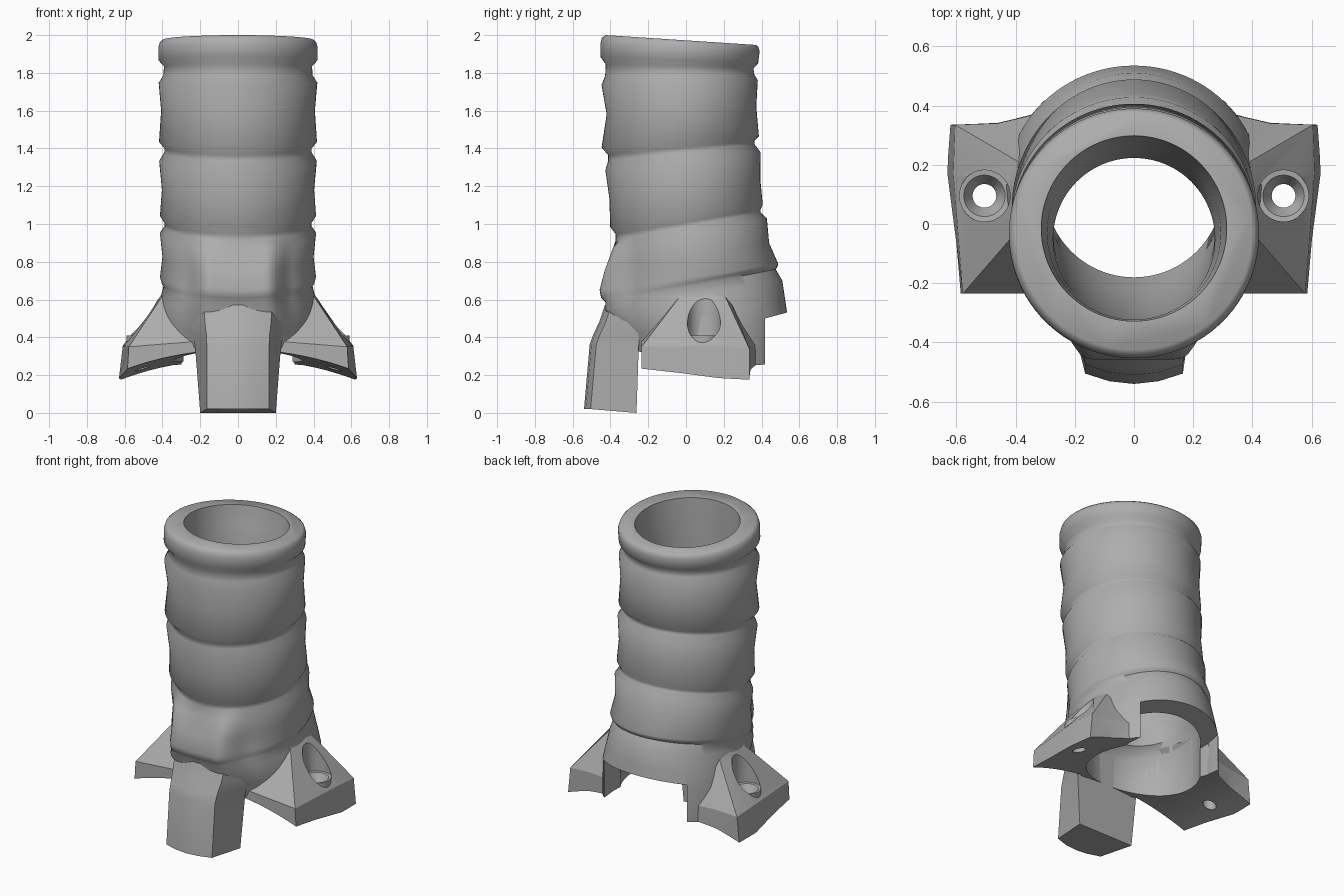
import bpy, bmesh, math
from mathutils import Matrix

cube = bpy.data.objects.get("Cube")
if cube:
    bpy.data.objects.remove(cube)

grey = bpy.data.materials.new("plain grey")
grey.use_nodes = True
grey.diffuse_color = (0.42, 0.42, 0.42, 1)
grey.node_tree.nodes["Principled BSDF"].inputs["Base Color"].default_value = (0.42, 0.42, 0.42, 1)
SEG = 96


def add_object(name, bm):
    bmesh.ops.recalc_face_normals(bm, faces=bm.faces)
    mesh = bpy.data.meshes.new(name)
    bm.to_mesh(mesh)
    bm.free()
    mesh.materials.append(grey)
    ob = bpy.data.objects.new(name, mesh)
    bpy.context.scene.collection.objects.link(ob)
    return ob


def loft(name, rings):
    """Closed solid through rings that share a point count."""
    bm = bmesh.new()
    loops = [[bm.verts.new(p) for p in ring] for ring in rings]
    n = len(loops[0])
    for a, b in zip(loops, loops[1:]):
        for i in range(n):
            j = (i + 1) % n
            bm.faces.new((a[i], a[j], b[j], b[i]))
    bm.faces.new(loops[0])
    bm.faces.new(loops[-1])
    return add_object(name, bm)


def ellipse(fy, fz, by, bz, half, pad=None):
    """Tilted ring from its front and back points; pad flattens the front."""
    ring = []
    for i in range(SEG):
        a = 2 * math.pi * i / SEG
        t = (1 - math.cos(a)) / 2
        x, y, z = half * math.sin(a), fy + (by - fy) * t, fz + (bz - fz) * t
        if pad is not None and t < 0.5:
            w = min(1, max(0, (0.28 - abs(x)) / 0.13))
            w = w * w * (3 - 2 * w)
            y += (pad - y) * w
        ring.append((x, y, z))
    return ring


def tilted_circle(cy, cz, r, slope):
    return ellipse(cy - r, cz - slope * r, cy + r, cz + slope * r, r)


def lathe(name, profile, x, y):
    return loft(name, [[(x + r * math.cos(2 * math.pi * i / 48),
                         y + r * math.sin(2 * math.pi * i / 48), z)
                        for i in range(48)] for r, z in profile])


def cut(ob, *cutters):
    bpy.context.view_layer.objects.active = ob
    for c in cutters:
        m = ob.modifiers.new("cut", 'BOOLEAN')
        m.operation, m.solver, m.object = 'DIFFERENCE', 'EXACT', c
        bpy.ops.object.modifier_apply(modifier=m.name)


def shade(ob, degrees):
    bpy.ops.object.select_all(action='DESELECT')
    ob.select_set(True)
    bpy.context.view_layer.objects.active = ob
    bpy.ops.object.shade_smooth_by_angle(angle=math.radians(degrees))


# Ribbed tube: front y, front z, back y, back z, half width, flat pad y
tube = loft("ribbed_tube", [ellipse(*s) for s in (
    (-.425, 2.0, .37, 1.948, .40),
    (-.445, 1.985, .383, 1.937, .414),
    (-.453, 1.955, .39, 1.915, .422),
    (-.453, 1.885, .382, 1.85, .422),
    (-.425, 1.845, .357, 1.825, .392),
    (-.428, 1.785, .362, 1.79, .395),
    (-.447, 1.735, .38, 1.76, .420),
    (-.42, 1.58, .372, 1.62, .407),
    (-.447, 1.405, .386, 1.465, .418),
    (-.412, 1.365, .362, 1.44, .39),
    (-.412, 1.335, .364, 1.42, .39),
    (-.427, 1.285, .395, 1.38, .417),
    (-.405, 1.13, .394, 1.23, .403),
    (-.402, .985, .406, 1.105, .413),
    (-.372, .945, .394, 1.075, .39),
    (-.372, .915, .396, 1.06, .388),
    (-.386, .865, .428, 1.03, .413, -.388),
    (-.38, .75, .44, .90, .40, -.43),
    (-.39, .65, .488, .79, .413, -.457),
    (-.40, .61, .485, .775, .405, -.45),
    (-.40, .585, .475, .76, .393, -.425),
    (-.42, .545, .51, .70, .407, -.43),
    (-.33, .40, .525, .60, .42),
    (-.29, .30, .535, .53, .43),
    (-.28, 0, .535, .20, .43))])

# Cutters: stepped bore, saddle under the feet, rear notch
bore = loft("bore_cutter", [tilted_circle(*s) for s in (
    (-.015, 2.1, .318, -.06), (-.015, 1.97, .313, -.06), (-.03, 1.85, .293, -.04),
    (-.05, 1.6, .273, .02), (-.04, 1.3, .272, .1), (0, 1.0, .28, .15),
    (.055, .8, .288, .18), (.12, .66, .30, .19), (.085, .61, .34, .19), (.09, -.1, .34, .25))])

bm = bmesh.new()
bmesh.ops.create_cone(bm, cap_ends=True, segments=160, radius1=1.75, radius2=1.75, depth=3,
                      matrix=Matrix.Translation((0, 0, .311 - 1.75))
                      @ Matrix.Rotation(math.pi / 2 - .08, 4, 'X'))
saddle = add_object("saddle_cutter", bm)

notch = loft("notch_cutter", [[(x, .2, -.2), (x, .8, -.2), (x, .8, .603), (x, .2, .441)]
                              for x in (-.3, .3)])
cut(tube, bore, saddle, notch)
shade(tube, 58)

# Front leg: z, back half width, front half width, front y, back y
leg_rings = []
for z, hb, hf, fy, by in ((0, .2, .165, -.54, -.262), (.36, .228, .165, -.51, -.25),
                          (.41, .24, .167, -.493, -.25), (.48, .26, .175, -.46, -.25),
                          (.57, .25, .18, -.43, -.25)):
    lift = .02 if z == 0 else 0
    half = [(hb, by, z), (hf, fy + .035, z + lift), (hf / 2, fy + .009, z + lift)]
    leg_rings.append(half + [(0, fy, z + lift)] + [(-x, y, h) for x, y, h in reversed(half)])
shade(loft("front_leg", leg_rings), 25)

# Side feet with screw bosses
for side, s in (("left", 1), ("right", -1)):
    foot_rings = (
        ((.593, -.235, .1), (.64, .17, .1), (.627, .335, .1), (.46, .343, .1),
         (.31, .385, .1), (.2, -.235, .1)),
        ((.578, -.235, .35), (.61, .17, .355), (.604, .335, .34), (.46, .34, .35),
         (.31, .375, .36), (.2, -.235, .38)),
        ((.40, -.03, .62), (.402, .13, .63), (.39, .21, .61), (.35, .23, .61),
         (.28, .27, .61), (.2, -.1, .60)))
    foot = loft(side + "_foot", [[(s * x, y, z) for x, y, z in r] for r in foot_rings])
    boss = lathe(side + "_screw_boss", ((.0855, .3), (.0855, .43)), s * .505, .095)
    screw = lathe("screw_cutter", ((.04, 0), (.04, .355), (.07, .408), (.087, .41), (.087, .9)),
                  s * .505, .095)
    cut(foot, bore, saddle, screw)
    cut(boss, screw)
    shade(foot, 25)
    shade(boss, 30)
    bpy.data.objects.remove(screw)

for helper in (bore, saddle, notch):
    bpy.data.objects.remove(helper)
